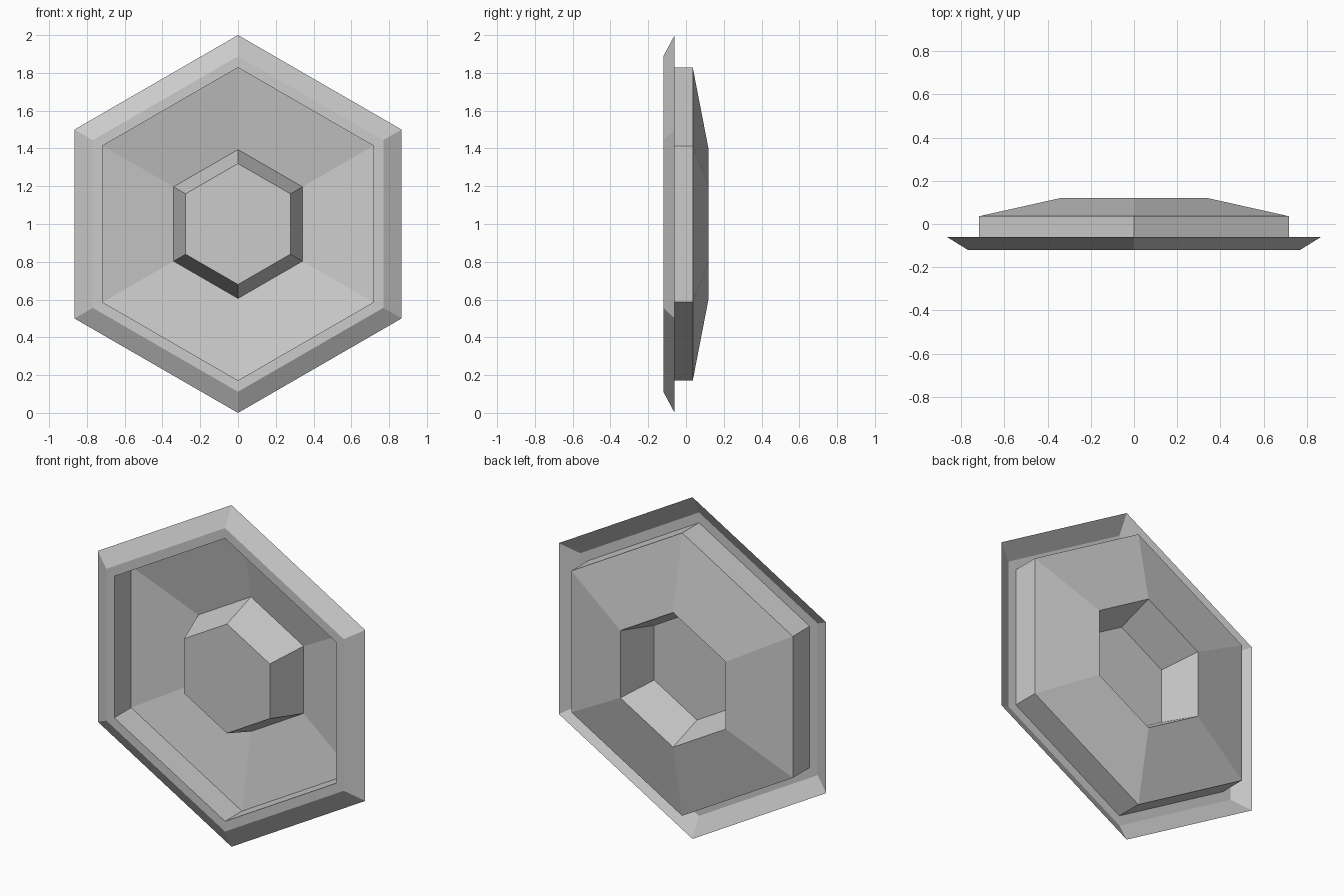
import bpy, bmesh, math

if "Cube" in bpy.data.objects:
    bpy.data.objects.remove(bpy.data.objects["Cube"])

SIDES = 6
CENTRE_Z = 1.0
# Pressed-sheet profile from outer lip to centre boss: (corner radius, y depth)
PROFILE = [
    (1.0, -0.06),     # outer lip
    (0.888, -0.12),   # front bevel
    (0.828, -0.12),   # flat rim
    (0.828, 0.036),   # step wall
    (0.394, 0.12),    # sloping dish
    (0.32, -0.102),   # boss wall
]


def hex_ring(bm, radius, y):
    ring = []
    for i in range(SIDES):
        a = math.pi / 2 + i * math.tau / SIDES
        ring.append(bm.verts.new((radius * math.cos(a), y,
                                  CENTRE_Z + radius * math.sin(a))))
    return ring


bm = bmesh.new()
rings = [hex_ring(bm, r, y) for r, y in PROFILE]

# Walls between neighbouring rings, facing the front
for outer, inner in zip(rings, rings[1:]):
    for i in range(SIDES):
        j = (i + 1) % SIDES
        bm.faces.new((outer[i], inner[i], inner[j], outer[j]))

# Flat front of the boss
bm.faces.new(list(reversed(rings[-1])))

# Orient the whole sheet consistently, front side towards -y
bmesh.ops.recalc_face_normals(bm, faces=bm.faces)
bm.faces.ensure_lookup_table()
if bm.faces[-1].normal.y > 0:
    bmesh.ops.reverse_faces(bm, faces=bm.faces)

mesh = bpy.data.meshes.new("hexagonal_plate")
bm.to_mesh(mesh)
bm.free()
plate = bpy.data.objects.new("hexagonal_plate", mesh)
bpy.context.collection.objects.link(plate)
